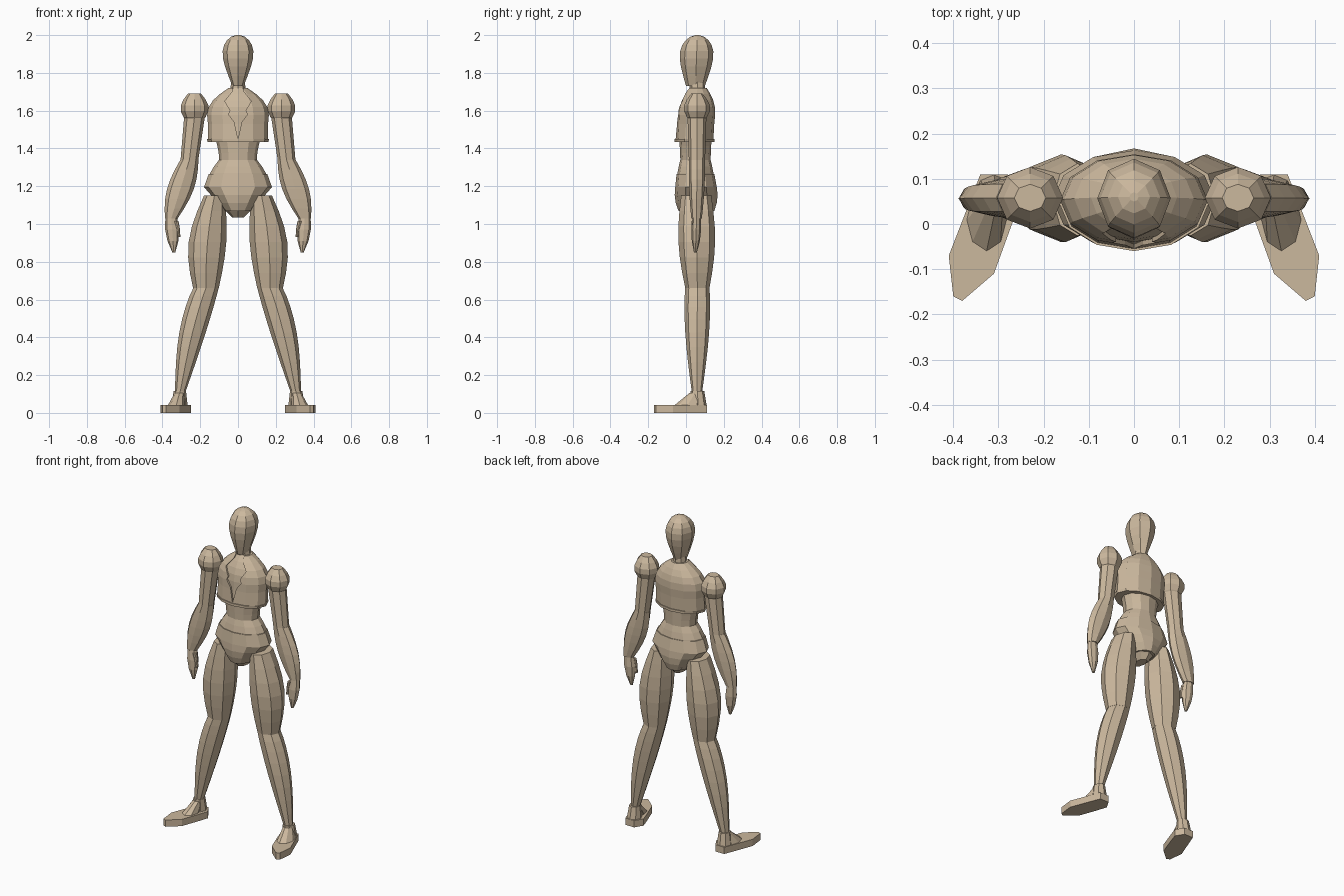
import bpy, bmesh, math
from mathutils import Vector

cube = bpy.data.objects.get("Cube")
if cube:
    bpy.data.objects.remove(cube)

TAN = (0.6, 0.48, 0.34, 1)
material = bpy.data.materials.new("warm tan")
material.use_nodes = True
material.diffuse_color = TAN
material.node_tree.nodes["Principled BSDF"].inputs["Base Color"].default_value = TAN


def finish(bm, name):
    bmesh.ops.recalc_face_normals(bm, faces=bm.faces)
    mesh = bpy.data.meshes.new(name)
    bm.to_mesh(mesh)
    bm.free()
    mesh.materials.append(material)
    obj = bpy.data.objects.new(name, mesh)
    bpy.context.collection.objects.link(obj)
    return obj


def skin(name, outlines):
    """Join matching closed outlines into one capped solid."""
    bm = bmesh.new()
    loops = [[bm.verts.new(point) for point in outline] for outline in outlines]
    for low, high in zip(loops, loops[1:]):
        for i in range(len(low)):
            bm.faces.new((low[i - 1], low[i], high[i], high[i - 1]))
    bm.faces.new(loops[0])
    bm.faces.new(loops[-1])
    return finish(bm, name)


def limb(name, start, end, start_size, end_size, bulge=(0, 0), bow=0,
         skew=1, steps=6, sides=8, side=1):
    """Run ellipses (half width, half depth) from start to end.
    The bulge swells the middle, skew shifts it, and bow bends the path outward."""
    outlines = []
    for step in range(steps + 1):
        u = step / steps
        t = u ** (1 / skew)
        swell = math.sin(math.pi * u)
        centre = Vector(start).lerp(Vector(end), t)
        size = Vector(start_size).lerp(Vector(end_size), t) + Vector(bulge) * swell
        outline = []
        for i in range(sides):
            angle = math.tau * i / sides
            outline.append((side * (centre.x + bow * swell + size.x * math.cos(angle)),
                            centre.y + size.y * math.sin(angle), centre.z))
        outlines.append(outline)
    return skin(name, outlines)


# Head and neck
limb("head", start=(0, .06, 2), end=(0, .05, 1.73), start_size=(.01, .01),
     end_size=(.03, .05), bulge=(.065, .065), skew=.6, steps=8)
limb("neck", start=(0, .06, 1.76), end=(0, .06, 1.64), start_size=(.035, .04),
     end_size=(.05, .045), steps=2)

# Chest, and a slightly larger jacket over it
shells = {}
for name, grow in (("chest", 0), ("jacket", .01)):
    shells[name] = limb(name, start=(0, .045, 1.445), end=(0, .06, 1.72),
                        start_size=(.15 + grow, .09 + grow),
                        end_size=(.04 + grow, .04 + grow),
                        bulge=(.065, .03), skew=1.5, sides=12)
limb("jacket_hem", start=(0, .045, 1.45), end=(0, .045, 1.435),
     start_size=(.165, .105), end_size=(.16, .105), steps=1, sides=12)

# Notched neckline cut through the front of the jacket
half = [(.02, 1.54), (.05, 1.58), (.04, 1.6), (.07, 1.65), (.03, 1.7), (.03, 1.8)]
neckline = [(0, 1.45)] + half + [(-x, z) for x, z in reversed(half)]
cutter = skin("neckline_cutter", [[(x, y, z) for x, z in neckline] for y in (-.3, .04)])
cutter.hide_render = True
cut = shells["jacket"].modifiers.new("neckline", "BOOLEAN")
cut.operation = "DIFFERENCE"
cut.solver = "EXACT"
cut.object = cutter
bpy.context.view_layer.objects.active = shells["jacket"]
bpy.ops.object.modifier_apply(modifier=cut.name)
bpy.data.objects.remove(cutter)

# Waist flaring into the hips
middle = (0, .05, 1.34)
limb("waist", start=(0, .05, 1.45), end=middle, start_size=(.12, .085),
     end_size=(.1, .08), bulge=(-.005, 0), steps=3, sides=12)
limb("hips", start=middle, end=(0, .05, 1.2), start_size=(.1, .08),
     end_size=(.165, .1), bulge=(.015, .005), steps=4, sides=12)

# Briefs: a waistband, a tapering front and back, and a crotch
widest = (0, .053, 1.195)
limb("waistband", start=(0, .05, 1.265), end=widest, start_size=(.155, .1),
     end_size=(.18, .11), steps=1, sides=12)
limb("briefs", start=widest, end=(0, .055, 1.07), start_size=(.18, .11),
     end_size=(.07, .095), bulge=(0, .01), steps=3, sides=12)
limb("crotch", start=(0, .055, 1.09), end=(0, .055, 1.035),
     start_size=(.085, .1), end_size=(.03, .05), steps=2)

# Joints of the left side
elbow = (.257, .058, 1.34)
wrist = (.353, .056, 1.03)
knee = (.17, .06, .66)
ankle = (.308, .058, .1)
sole = [(.38, -.17), (.4, -.16), (.41, -.07), (.34, .11),
        (.28, .11), (.25, .06), (.27, 0), (.31, -.11)]

for side, label in ((1, "left_"), (-1, "right_")):
    # Arm
    limb(label + "shoulder", start=(.23, .058, 1.69), end=(.23, .058, 1.535),
         start_size=(.035, .03), end_size=(.035, .03), bulge=(.04, .04), steps=5, side=side)
    limb(label + "upper_arm", start=(.23, .058, 1.57), end=elbow,
         start_size=(.055, .05), end_size=(.047, .043), steps=3, side=side)
    limb(label + "forearm", start=elbow, end=wrist, start_size=(.048, .043),
         end_size=(.034, .028), bulge=(.03, .005), side=side)
    limb(label + "hand", start=wrist, end=(.34, .05, .85), start_size=(.032, .022),
         end_size=(.008, .008), bulge=(.015, .01), steps=3, side=side)
    limb(label + "thumb", start=(.327, .042, 1.015), end=(.312, .042, .93),
         start_size=(.012, .013), end_size=(.007, .01), bow=-.003, steps=2, side=side)

    # Leg
    limb(label + "thigh", start=(.125, .054, 1.15), end=knee, start_size=(.055, .08),
         end_size=(.068, .064), bulge=(.038, .025), bow=.014, side=side)
    limb(label + "shin", start=knee, end=ankle, start_size=(.067, .064),
         end_size=(.026, .026), bulge=(.02, .015), bow=.013, skew=.8, steps=8, side=side)

    # Foot
    limb(label + "ankle_cuff", start=(.308, .06, .115), end=(.31, .065, .035),
         start_size=(.033, .037), end_size=(.044, .045), steps=2, side=side)
    limb(label + "instep", start=(.31, .048, .105), end=(.328, .005, .035),
         start_size=(.026, .03), end_size=(.046, .073), steps=1, side=side)
    skin(label + "sole", [[(side * x, y, z) for x, y in sole] for z in (0, .042)])
